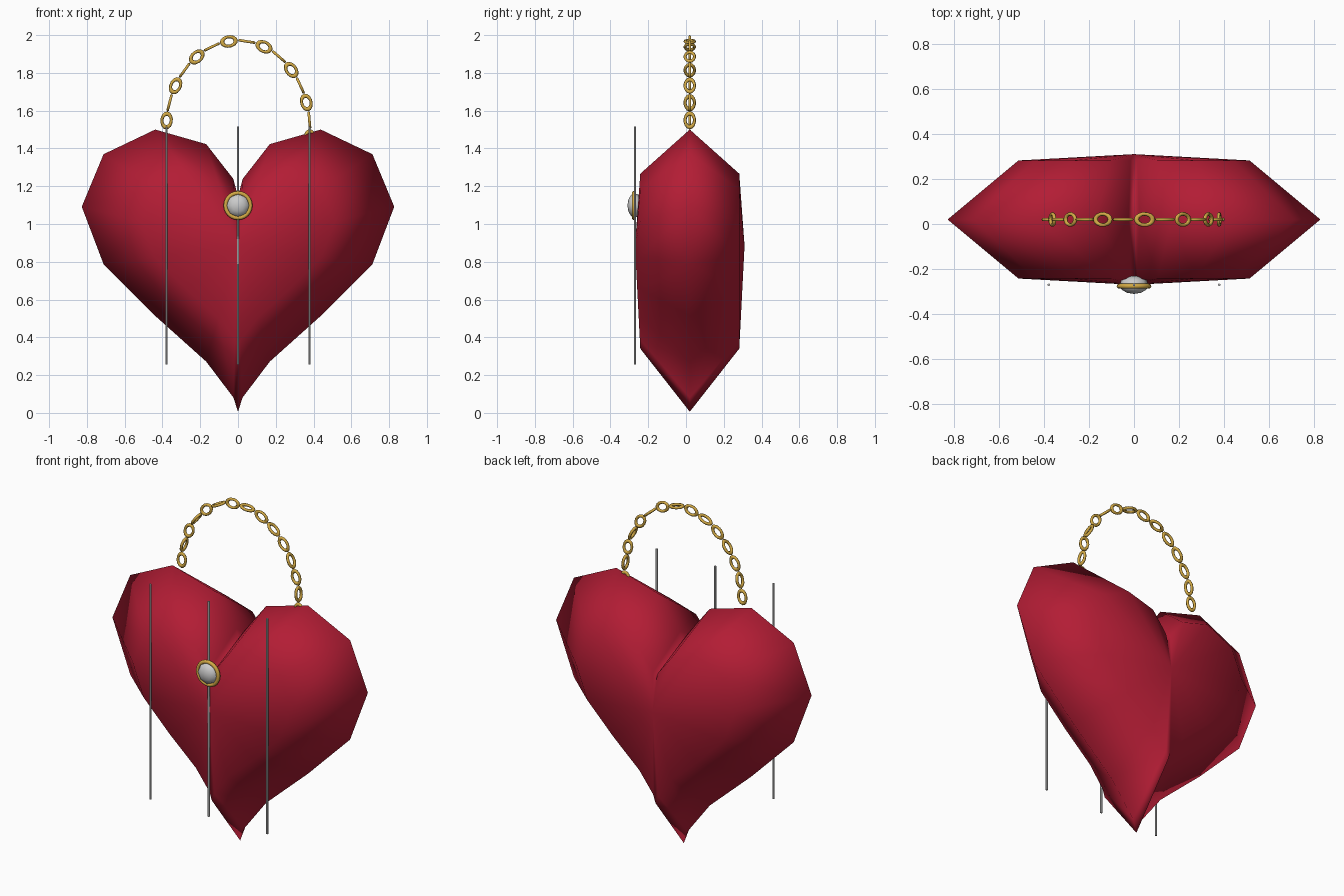
import bpy, bmesh
from math import sin, cos, pi, radians, hypot, atan2
from mathutils import Matrix

if "Cube" in bpy.data.objects:
    bpy.data.objects.remove(bpy.data.objects["Cube"])

YC = 0.02  # depth of the heart's rim plane


def material(name, rgb):
    m = bpy.data.materials.new(name)
    m.diffuse_color = (*rgb, 1)
    m.use_nodes = True
    m.node_tree.nodes["Principled BSDF"].inputs["Base Color"].default_value = m.diffuse_color
    return m


red = material("red_leather", (0.45, 0.012, 0.035))
gold = material("gold", (0.65, 0.40, 0.06))
silver = material("silver", (0.8, 0.8, 0.82))


def finish(ob, name, mat=None, smooth=True):
    ob.name = name
    if mat:
        ob.data.materials.append(mat)
    for p in ob.data.polygons:
        p.use_smooth = smooth
    return ob


# Heart body: 20-point heart outline, an inset ring and a pole on each side
N, S, ZC = 20, 0.0517, 0.885


def outline(i):
    t = 2 * pi * i / N
    return (16 * S * sin(t) ** 3,
            S * (13 * cos(t) - 5 * cos(2 * t) - 2 * cos(3 * t) - cos(4 * t)))


bm = bmesh.new()


def ring(scale, y):
    return [bm.verts.new((x * scale, YC + y, ZC + z * scale))
            for x, z in map(outline, range(N))]


rim = ring(1, 0)
for side in (-1, 1):
    inner = ring(0.62, side * 0.262)
    pole = bm.verts.new((0, YC + side * 0.29, ZC))
    for i in range(N):
        j = (i + 1) % N
        bm.faces.new((rim[i], rim[j], inner[j], inner[i]))
        bm.faces.new((inner[i], inner[j], pole))
bmesh.ops.recalc_face_normals(bm, faces=bm.faces)
me = bpy.data.meshes.new("heart_body")
bm.to_mesh(me)
bm.free()
heart = bpy.data.objects.new("heart_body", me)
bpy.context.collection.objects.link(heart)
finish(heart, "heart_body", red)

# Thin vertical rods on the front
for x, label in ((-0.378, "left"), (0, "middle"), (0.378, "right")):
    bpy.ops.mesh.primitive_cylinder_add(vertices=6, radius=0.006, depth=1.26,
                                        location=(x, -0.27, 0.887))
    finish(bpy.context.object, "rod_" + label, smooth=False)

# Clasp: gold bezel with a faceted stone
bpy.ops.mesh.primitive_torus_add(major_segments=24, minor_segments=8,
                                 major_radius=0.066, minor_radius=0.011,
                                 location=(0, -0.276, 1.098),
                                 rotation=(pi / 2, 0, 0))
finish(bpy.context.object, "clasp_bezel", gold)
bpy.ops.mesh.primitive_uv_sphere_add(segments=8, ring_count=6, radius=0.065,
                                     location=(0, -0.27, 1.098),
                                     rotation=(pi / 2, 0, 0),
                                     scale=(1, 1, 0.62))
finish(bpy.context.object, "clasp_stone", silver)

# Chain handle: links evenly spaced along a half ellipse, alternately turned
A, B, Z0, STEP = 0.38, 0.47, 1.5, 0.0955
path, s = [(0.0, -A, Z0)], 0.0
for k in range(1, 361):
    th = pi * k / 360
    x, z = -A * cos(th), Z0 + B * sin(th)
    s += hypot(x - path[-1][1], z - path[-1][2])
    path.append((s, x, z))
path.append((s + 0.2, A, Z0 - 0.2))


def at(d):
    for (s0, x0, z0), (s1, x1, z1) in zip(path, path[1:]):
        if d <= s1:
            f = (d - s0) / (s1 - s0)
            return x0 + f * (x1 - x0), z0 + f * (z1 - z0), atan2(z1 - z0, x1 - x0)


for i in range(15):
    x, z, ang = at(0.048 + i * STEP)
    bpy.ops.mesh.primitive_torus_add(major_segments=14, minor_segments=6,
                                     major_radius=0.025, minor_radius=0.008)
    link = finish(bpy.context.object, f"chain_link_{i + 1}", gold)
    turn = Matrix.Rotation(pi / 2 if i % 2 == 0 else 0, 4, 'X')
    link.data.transform(Matrix.Translation((x, YC, z))
                        @ Matrix.Rotation(-ang, 4, 'Y') @ turn
                        @ Matrix.Diagonal((1.45, 1, 1, 1)))
